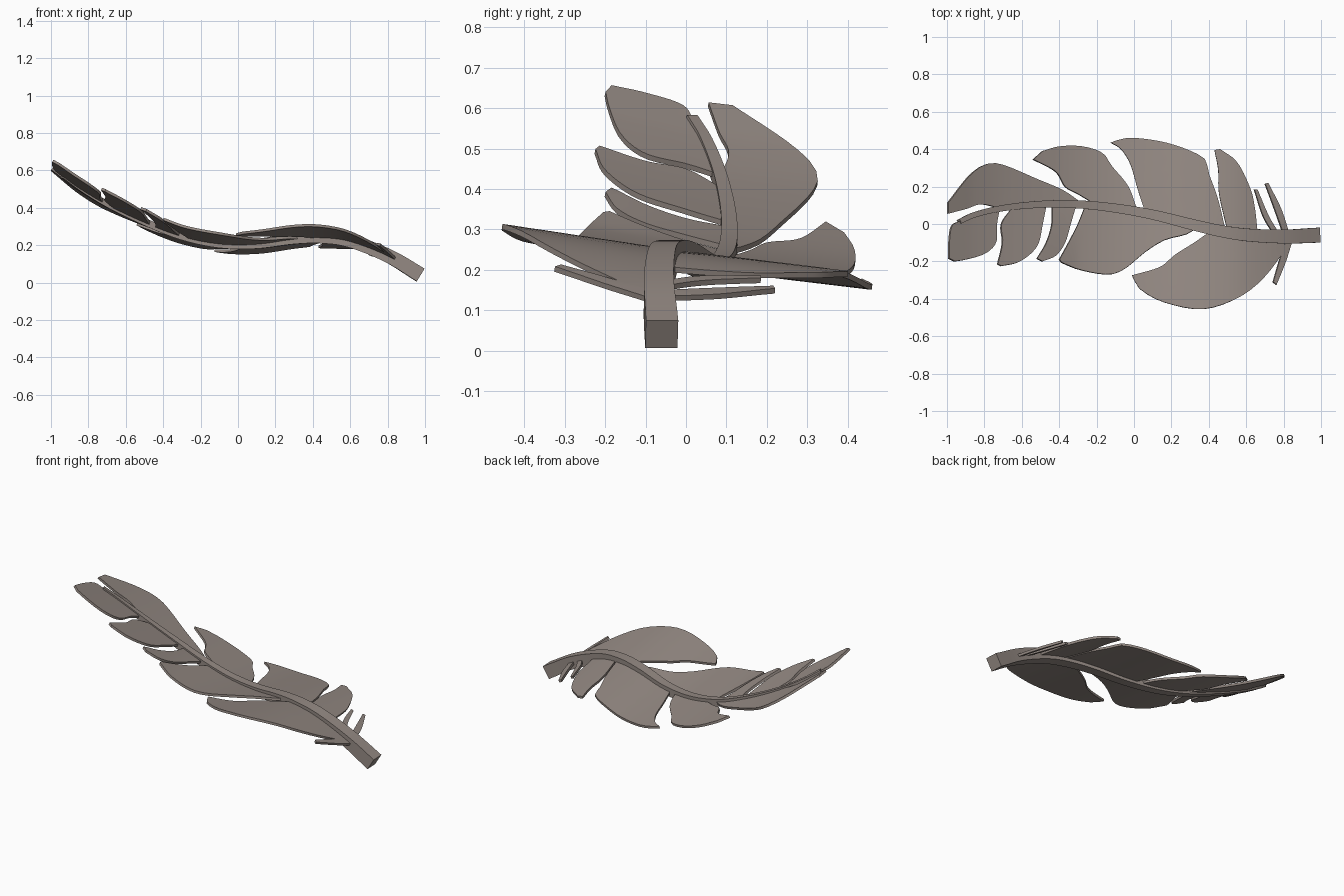
import bpy, bmesh
from mathutils import Vector

if "Cube" in bpy.data.objects:
    bpy.data.objects.remove(bpy.data.objects["Cube"])

mat = bpy.data.materials.new("feather_taupe")
mat.diffuse_color = (0.30, 0.255, 0.23, 1)
mat.use_nodes = True
mat.node_tree.nodes["Principled BSDF"].inputs["Base Color"].default_value = mat.diffuse_color


def smooth_path(pts, n):
    """Catmull-Rom through pts, resampled to n+1 evenly spaced points."""
    p = [Vector(q) for q in pts]
    p = [2 * p[0] - p[1]] + p + [2 * p[-1] - p[-2]]
    fine = []
    for i in range(1, len(p) - 2):
        a, b, c, d = p[i - 1:i + 3]
        for k in range(16):
            t = k / 16
            fine.append(0.5 * (2 * b + (c - a) * t + (2 * a - 5 * b + 4 * c - d) * t * t
                               + (3 * b - a - 3 * c + d) * t ** 3))
    fine.append(p[-2])
    length = [0]
    for a, b in zip(fine, fine[1:]):
        length.append(length[-1] + (b - a).length)
    out, j = [], 0
    for k in range(n + 1):
        s = length[-1] * k / n
        while j < len(fine) - 2 and length[j + 1] < s:
            j += 1
        f = (s - length[j]) / (length[j + 1] - length[j])
        out.append(fine[j].lerp(fine[j + 1], min(f, 1)))
    return out


def finish(name, bm):
    bmesh.ops.recalc_face_normals(bm, faces=bm.faces)
    me = bpy.data.meshes.new(name)
    bm.to_mesh(me)
    bm.free()
    me.materials.append(mat)
    ob = bpy.data.objects.new(name, me)
    bpy.context.collection.objects.link(ob)
    bpy.ops.object.select_all(action='DESELECT')
    ob.select_set(True)
    bpy.context.view_layer.objects.active = ob
    return ob


# centre line of the quill
spine = smooth_path([(-.935, .012, .572), (-.85, .05, .51), (-.7, .085, .42), (-.5, .105, .325),
                     (-.3, .105, .25), (-.1, .085, .21), (.1, .05, .208), (.3, 0, .235),
                     (.45, -.035, .242), (.6, -.058, .222), (.8, -.067, .145), (.975, -.06, .041)], 60)


def spine_at(x):
    i = 0
    while i < len(spine) - 2 and spine[i + 1].x < x:
        i += 1
    a, b = spine[i], spine[i + 1]
    return a.lerp(b, 0) + (b - a) * ((x - a.x) / (b.x - a.x))


# quill: square section that tapers to the tip
bm = bmesh.new()
rings = []
for i, p in enumerate(spine):
    t = (spine[min(i + 1, 60)] - spine[max(i - 1, 0)]).normalized()
    side = t.cross(Vector((0, 0, 1))).normalized()
    up = side.cross(t)
    h = 0.014 + 0.026 * (i / 60) ** 1.2
    rings.append([bm.verts.new(p + side * h * a + up * h * b)
                  for a, b in ((-1, -1), (1, -1), (1, 1), (-1, 1))])
for r, s in zip(rings, rings[1:]):
    for k in range(4):
        bm.faces.new((r[k], r[k - 1], s[k - 1], s[k]))
bm.faces.new(rings[0])
bm.faces.new(rings[-1])
finish("quill", bm)
bpy.ops.object.shade_smooth_by_angle()


# barbs: sheets lofted between two plan-view edges (root to tip), draped on the quill's curve
def barb(name, edge_a, edge_b, rows=20, cols=10):
    ea = smooth_path([(*q, 0) for q in edge_a], rows)
    eb = smooth_path([(*q, 0) for q in edge_b], rows)
    bm = bmesh.new()
    grid = []
    for a, b in zip(ea, eb):
        row = []
        for k in range(cols + 1):
            v = a.lerp(b, k / cols)
            s = spine_at(v.x)
            dy = v.y - s.y
            left = min(max((-.3 - v.x) / .2, 0), 1)
            tilt = -.12 if dy > 0 else -.15 - .07 * left
            row.append(bm.verts.new((v.x, v.y, s.z + tilt * dy)))
        grid.append(row)
    for r, s in zip(grid, grid[1:]):
        for k in range(cols):
            bm.faces.new((r[k], r[k + 1], s[k + 1], s[k]))
    ob = finish(name, bm)
    m = ob.modifiers.new("thickness", 'SOLIDIFY')
    m.thickness = 0.014
    m.offset = 0
    bpy.ops.object.modifier_apply(modifier=m.name)
    bpy.ops.object.shade_smooth_by_angle()


# barbs on the back side, tip to base
barb("back_barb_1", [(-.72, .085), (-.82, .105), (-.9, .08), (-.995, .055)],
     [(-.28, .11), (-.38, .18), (-.52, .24), (-.7, .315), (-.79, .32), (-.88, .26), (-.995, .115)])
barb("back_barb_2", [(-.2, .1), (-.3, .16), (-.37, .2), (-.42, .28), (-.54, .345)],
     [(.02, .065), (-.03, .2), (-.12, .31), (-.17, .38), (-.28, .415), (-.4, .415), (-.49, .39)])
barb("back_barb_3", [(.06, .06), (.02, .185), (-.02, .32), (-.07, .4), (-.125, .435)],
     [(.49, -.04), (.45, .13), (.4, .27), (.37, .355), (.19, .43), (0, .46), (-.09, .448)])
barb("back_barb_4", [(.5, -.04), (.455, .16), (.45, .29), (.43, .395)],
     [(.66, -.06), (.645, .08), (.62, .19), (.55, .33), (.46, .4)])
barb("back_barb_5", [(.75, -.06), (.69, .04), (.642, .185)], [(.78, -.06), (.72, .04), (.658, .185)])
barb("back_barb_6", [(.8, -.06), (.75, .08), (.7, .215)], [(.83, -.06), (.785, .08), (.715, .22)])

# barbs on the front side, tip to base
barb("front_barb_1", [(-.92, .02), (-.975, -.01), (-.99, -.1), (-.99, -.185)],
     [(-.72, .08), (-.735, 0), (-.74, -.1), (-.8, -.16), (-.9, -.19), (-.96, -.2)])
barb("front_barb_2", [(-.65, .09), (-.71, 0), (-.705, -.1), (-.73, -.215)],
     [(-.47, .1), (-.49, 0), (-.52, -.12), (-.61, -.2), (-.71, -.225)])
barb("front_barb_3", [(-.44, .1), (-.44, 0), (-.47, -.1), (-.52, -.185)],
     [(-.31, .1), (-.34, 0), (-.37, -.1), (-.42, -.17), (-.49, -.2)])
barb("front_barb_4", [(-.26, .1), (-.3, 0), (-.34, -.08), (-.4, -.19)],
     [(.35, -.01), (.28, -.055), (.165, -.085), (.06, -.15), (-.05, -.24), (-.14, -.27),
      (-.29, -.245), (-.39, -.205)])
barb("front_barb_5", [(.42, -.03), (.33, -.095), (.22, -.165), (.14, -.23), (-.01, -.275)],
     [(.84, -.07), (.81, -.13), (.7, -.28), (.565, -.39), (.37, -.455), (.165, -.42),
      (.04, -.355), (0, -.3)])
barb("front_barb_6", [(.815, -.07), (.775, -.2), (.743, -.31)], [(.85, -.07), (.81, -.2), (.76, -.325)])
